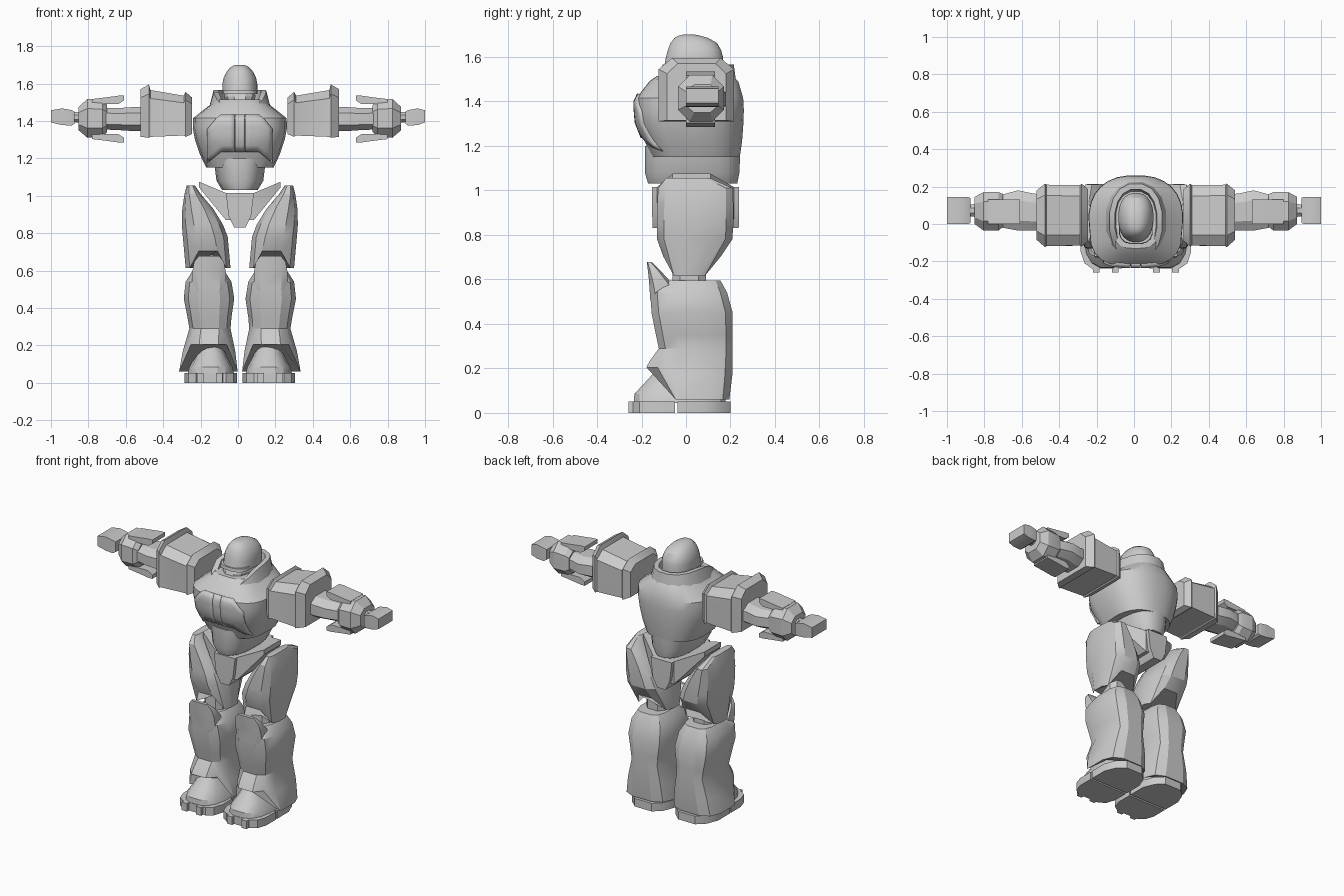
import bpy, bmesh, math

if "Cube" in bpy.data.objects:
    bpy.data.objects.remove(bpy.data.objects["Cube"])

CX = 0.01  # mirror plane of the body
grey = bpy.data.materials.new("armour grey")
grey.diffuse_color = (0.6, 0.6, 0.6, 1)
grey.use_nodes = True
grey.node_tree.nodes["Principled BSDF"].inputs["Base Color"].default_value = grey.diffuse_color


def finish(name, bm, side=1):
    for v in bm.verts:
        v.co.x = v.co.x * side + CX
    bmesh.ops.recalc_face_normals(bm, faces=bm.faces)
    me = bpy.data.meshes.new(name)
    bm.to_mesh(me)
    bm.free()
    me.materials.append(grey)
    ob = bpy.data.objects.new(name, me)
    bpy.context.collection.objects.link(ob)
    bpy.ops.object.select_all(action='DESELECT')
    ob.select_set(True)
    bpy.context.view_layer.objects.active = ob
    bpy.ops.object.shade_smooth_by_angle(angle=math.radians(28))
    return ob


def unit_ring(n, e):
    """Superellipse ring that fills the square -1..1."""
    pts = []
    for i in range(n):
        a = 2 * math.pi * (i + 0.5) / n
        c, s = math.cos(a), math.sin(a)
        pts.append((math.copysign(abs(c) ** (2 / e), c), math.copysign(abs(s) ** (2 / e), s)))
    mx, my = max(p[0] for p in pts), max(p[1] for p in pts)
    return [(p[0] / mx, p[1] / my) for p in pts]


def loft(name, sections, n=12, e=2.5, axis='z', side=1, tweak=None):
    """Skin rings (position, a0, a1, b0, b1) along z (a=x, b=y) or x (a=y, b=z)."""
    bm = bmesh.new()
    rings = []
    for k, (t, a0, a1, b0, b1) in enumerate(sections):
        ring = []
        for u, v in unit_ring(n, e):
            a, b = (a0 + a1) / 2 + u * (a1 - a0) / 2, (b0 + b1) / 2 + v * (b1 - b0) / 2
            co = [a, b, t] if axis == 'z' else [t, a, b]
            if tweak:
                co = tweak(k, u, v, co)
            ring.append(bm.verts.new(co))
        rings.append(ring)
    for r, q in zip(rings, rings[1:]):
        for i in range(n):
            j = (i + 1) % n
            bm.faces.new((r[i], r[j], q[j], q[i]))
    bm.faces.new(rings[0])
    bm.faces.new(rings[-1])
    return finish(name, bm, side)


def slab(name, outline, z0, z1, side=1):
    """Flat outline in x, y raised from z0 to z1."""
    bm = bmesh.new()
    f = bm.faces.new([bm.verts.new((x, y, z0)) for x, y in outline])
    for v in bmesh.ops.extrude_face_region(bm, geom=[f])["geom"]:
        if isinstance(v, bmesh.types.BMVert):
            v.co.z = z1
    return finish(name, bm, side)


# ---- Torso: rounded back, boxier front ----
TORSO = [(1.15, .18, -.155, .242), (1.22, .213, -.185, .252), (1.3, .24, -.218, .258),
         (1.36, .252, -.224, .26), (1.415, .25, -.224, .257), (1.49, .155, -.165, .235),
         (1.515, .13, -.13, .21)]


def chest_y(x, z):
    for (za, wa, fa, ba), (zb, wb, fb, bb) in zip(TORSO, TORSO[1:]):
        if z <= zb + 1e-6:
            t = max(0, (z - za) / (zb - za))
            w, f, b = wa + t * (wb - wa), fa + t * (fb - fa), ba + t * (bb - ba)
            return (f + b) / 2 - (b - f) / 2 * max(0, 1 - abs(x / w) ** 3.2) ** (1 / 3.2)
    return -.15


def square_front(k, u, v, co):
    if v < 0:
        co[1] = chest_y(co[0], co[2])
    return co


loft("torso", [(z, -w, w, y0, y1) for z, w, y0, y1 in TORSO], n=28, e=2.4, tweak=square_front)


def chest_panel(name, x0, x1, low, high, side=1, lift=.012):
    """Curved plate following the chest; low/high give its z limits at x."""
    bm = bmesh.new()
    grid = []
    for i in range(7):
        x = x0 + (x1 - x0) * i / 6
        col = []
        for j in range(7):
            z = low(x) + (high(x) - low(x)) * j / 6
            col.append(bm.verts.new((x, chest_y(x, z) - lift, z)))
        grid.append(col)
    for a, b in zip(grid, grid[1:]):
        for j in range(6):
            bm.faces.new((a[j], b[j], b[j + 1], a[j + 1]))
    m = finish(name, bm, side).modifiers.new("thickness", 'SOLIDIFY')
    m.thickness = .025
    m.offset = -1


for s, tag in ((1, "right"), (-1, "left")):
    chest_panel("chest_plate_" + tag, .028, .175, lambda x: 1.235 - max(0, x - .1) * .8,
                lambda x: 1.435 - max(0, x - .11) * 1.2, s)
chest_panel("sternum", -.025, .025, lambda x: 1.235, lambda x: 1.435)
loft("belly", [(1.03, -.095, .095, -.17, .23), (1.08, -.125, .125, -.185, .24),
               (1.2, -.14, .14, -.185, .245)], n=20, e=2.6)


# ---- Collar, lower at the front ----
def collar_shape(k, u, v, co):
    if k in (1, 2):
        co[2] -= .11 * max(0, -v) ** 1.5
    return co


loft("collar", [(1.45, -.17, .17, -.195, .23), (1.565, -.14, .14, -.19, .215),
                (1.565, -.112, .112, -.15, .185), (1.45, -.1, .1, -.1, .16)],
     n=16, e=2.3, tweak=collar_shape)

# ---- Head ----
loft("helmet", [(1.545, -.094, .094, -.1, .166), (1.6, -.093, .093, -.09, .166),
                (1.63, -.087, .087, -.082, .158), (1.662, -.072, .072, -.07, .14),
                (1.685, -.052, .052, -.052, .1), (1.695, -.036, .036, -.035, .065),
                (1.7, -.02, .02, -.015, .04)], n=24, e=2.3)
loft("face_mask", [(1.45, -.05, .05, -.09, .12), (1.49, -.072, .072, -.108, .14),
                   (1.53, -.084, .084, -.1, .155), (1.55, -.08, .08, -.085, .15)], n=12, e=2.6)
loft("brow", [(1.545, -.09, .09, -.108, .05), (1.565, -.088, .088, -.105, .05)], n=16, e=2.6)

# ---- Pelvis: central wedge with raised wings ----
bm = bmesh.new()
rows = []
for x, y0, y1, z0, z1 in ((-.218, -.06, .11, 1.045, 1.075), (-.075, -.13, .215, .87, 1.015),
                          (.075, -.13, .215, .87, 1.015), (.218, -.06, .11, 1.045, 1.075)):
    rows.append([bm.verts.new(c) for c in ((x, y0, z0), (x, y1, z0), (x, y1, z1), (x, y0, z1))])
for r, q in zip(rows, rows[1:]):
    for i in range(4):
        bm.faces.new((r[i], r[i - 1], q[i - 1], q[i]))
bm.faces.new(rows[0])
bm.faces.new(rows[-1])
finish("pelvis", bm)
loft("groin_plate", [(.83, -.03, .03, -.15, .237), (.89, -.06, .06, -.152, .238),
                     (1.015, -.075, .075, -.152, .238)], n=4, e=2)


# ---- Edge rules for the pads and leg shells ----
def pad_base(k, u, v, co):
    if v < -.9:  # square lower corners
        co[1] = .0475 + (co[1] - .0475) / abs(u)
    return co


def thigh_notch(k, u, v, co):
    if k == 0 and abs(u) < .8:
        co[1:] = [-.103 if v < 0 else .158, .705]
    return co


def shin_opening(k, u, v, co):
    if k < 2 and v < -.65:
        y, z, squeeze = ((-.178, .205, .74), (-.162, .235, .82))[k]
        co = [.16 + (co[0] - .16) * squeeze, y if abs(u) < .7 else y + .05, z]
    return co


for s, tag in ((1, "_right"), (-1, "_left")):
    # ---- Arm ----
    loft("shoulder_pad" + tag, [(.255, -.09, .185, 1.33, 1.525), (.29, -.12, .215, 1.315, 1.555),
                                (.3, -.115, .208, 1.322, 1.535), (.478, -.118, .21, 1.315, 1.565),
                                (.486, -.123, .216, 1.31, 1.595), (.53, -.085, .18, 1.315, 1.57)],
         n=8, e=4, axis='x', side=s, tweak=pad_base)
    loft("upper_arm" + tag, [(.45, -.03, .15, 1.345, 1.475), (.56, -.035, .165, 1.345, 1.475),
                             (.63, -.035, .18, 1.35, 1.47), (.74, -.015, .15, 1.355, 1.47)],
         n=8, e=2.6, axis='x', side=s)
    loft("gauntlet" + tag, [(.71, -.015, .16, 1.34, 1.485), (.735, -.035, .17, 1.315, 1.51),
                            (.815, -.035, .17, 1.31, 1.518), (.862, 0, .145, 1.35, 1.475)],
         n=8, e=2.6, axis='x', side=s)
    for nm, zs in (("upper", (1.51, 1.535, 1.49)), ("lower", (1.31, 1.285, 1.33))):
        out, inn = zs[1], zs[2]
        sec = [(x, .0, .13, min(out - d, i), max(out - d, i)) for x, d, i in
               ((.62, 0, zs[0]), (.65, 0, inn), (.715, (out - inn) * .2, inn), (.79, (out - inn) * .4, inn))]
        loft("gauntlet_" + nm + "_plate" + tag, sec, n=4, e=2, axis='x', side=s)
    loft("wrist" + tag, [(.84, .035, .11, 1.39, 1.45), (.91, .045, .1, 1.395, 1.445)],
         n=8, e=2, axis='x', side=s)
    tip = .99 if s > 0 else 1.01
    loft("hand" + tag, [(.885, .005, .14, 1.385, 1.45), (.9, .0, .145, 1.375, 1.458),
                        (.95, 0, .145, 1.378, 1.467), (tip, .0, .145, 1.392, 1.457)],
         n=4, e=2, axis='x', side=s)

    # ---- Leg ----
    loft("thigh" + tag, [(.615, .05, .29, -.07, .1), (.78, .065, .305, -.13, .208),
                         (.845, .09, .31, -.13, .213), (.93, .142, .308, -.13, .213),
                         (1.01, .21, .296, -.125, .21), (1.055, .24, .285, -.09, .11)],
         n=12, e=3, side=s, tweak=thigh_notch)
    loft("knee_joint" + tag, [(.54, .1, .23, -.06, .09), (.72, .1, .23, -.06, .09)], n=8, e=3, side=s)
    loft("knee_cap" + tag, [(.5, .075, .255, -.16, .0), (.59, .075, .255, -.166, -.07),
                            (.645, .085, .245, -.172, -.12), (.678, .11, .22, -.176, -.155)],
         n=8, e=4, side=s)
    loft("shin" + tag, [(.06, .012, .325, -.14, .195), (.17, .025, .305, -.165, .208),
                        (.29, .05, .27, -.122, .21),
                        (.35, .045, .28, -.135, .21), (.45, .03, .3, -.155, .21),
                        (.54, .045, .29, -.16, .185), (.595, .08, .255, -.09, .155)],
         n=12, e=3.2, side=s, tweak=shin_opening)
    loft("boot" + tag, [(.045, .03, .28, -.235, .18), (.085, .04, .27, -.232, .17),
                        (.13, .065, .245, -.19, .15), (.185, .09, .22, -.14, .12),
                        (.24, .11, .2, -.09, .1)], n=16, e=2.6, side=s)

    # ---- Sole: front, heel and two toe blocks ----
    def outline(half):
        return [(.155 + x, y) for x, y in half] + [(.155 - x, y) for x, y in reversed(half)]
    slab("front_sole" + tag, outline([(.14, -.05), (.14, -.15), (.12, -.21), (.08, -.238)]), 0, .052, s)
    slab("heel_sole" + tag, outline([(.14, -.038), (.14, .08), (.11, .155), (.06, .2)]), 0, .052, s)
    for i, x in enumerate((.11, .212)):
        slab("toe_%d" % (i + 1) + tag, [(x - .02, -.2), (x + .02, -.2), (x + .018, -.258), (x - .018, -.258)],
             0, .052, s)
